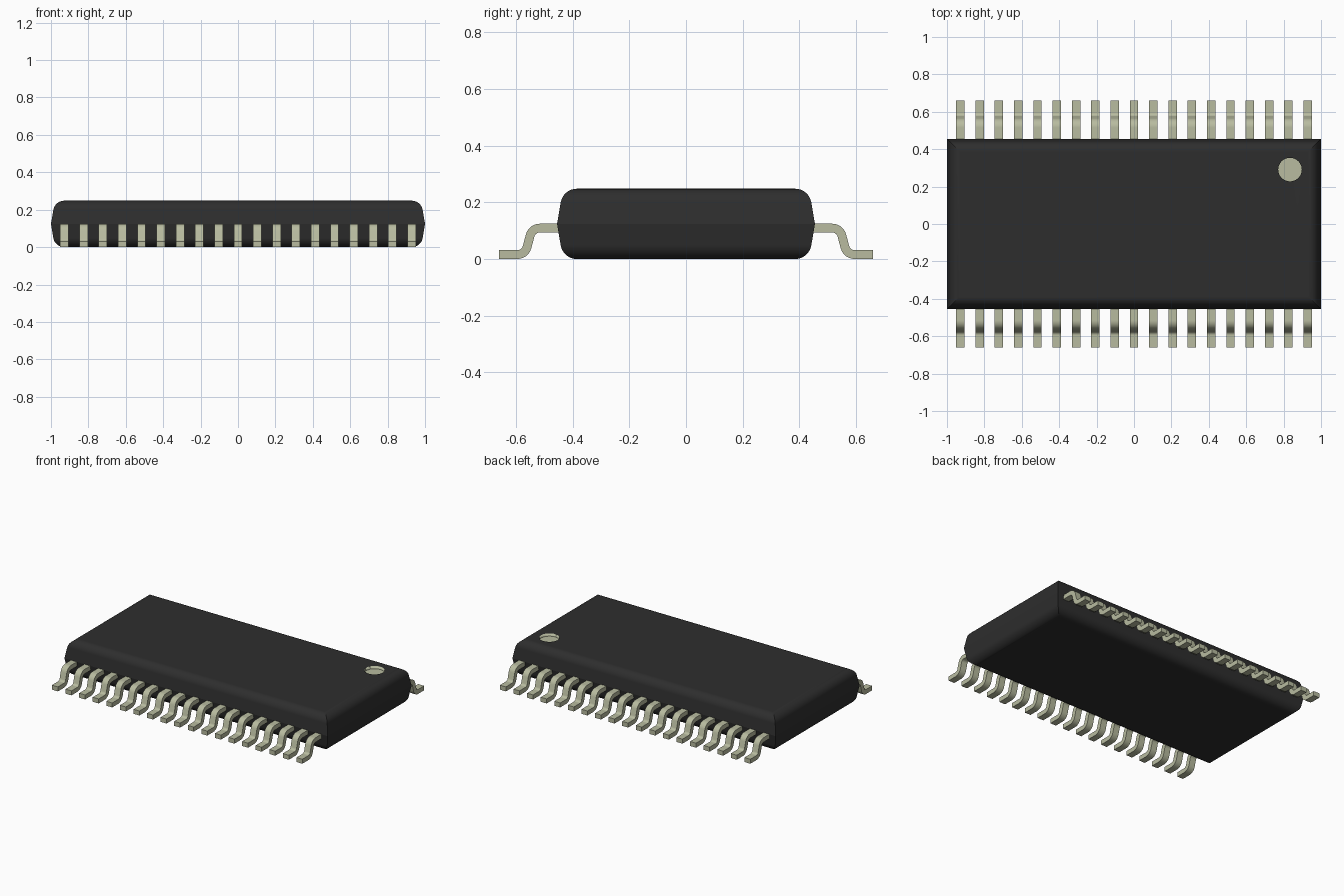
import bpy, bmesh, math
from mathutils import Vector

cube = bpy.data.objects.get("Cube")
if cube:
    bpy.data.objects.remove(cube, do_unlink=True)


def material(name, rgb):
    m = bpy.data.materials.new(name)
    m.use_nodes = True
    m.diffuse_color = (*rgb, 1)
    m.node_tree.nodes["Principled BSDF"].inputs["Base Color"].default_value = (*rgb, 1)
    return m


BLACK = material("black plastic", (0.027, 0.027, 0.027))
METAL = material("dull tin", (0.48, 0.50, 0.35))


def to_mesh(bm, name, mats, sharp=18):
    """Finish a bmesh: outward normals, smooth shading, sharp edges by angle."""
    bmesh.ops.recalc_face_normals(bm, faces=bm.faces)
    for f in bm.faces:
        f.smooth = True
    for e in bm.edges:
        e.smooth = e.calc_face_angle(0) < math.radians(sharp)
    mesh = bpy.data.meshes.new(name)
    bm.to_mesh(mesh)
    bm.free()
    for m in mats:
        mesh.materials.append(m)
    return mesh


def add(name, mesh):
    ob = bpy.data.objects.new(name, mesh)
    bpy.context.collection.objects.link(ob)
    return ob


def flat_normals(ob):
    mod = ob.modifiers.new("weighted_normals", 'WEIGHTED_NORMAL')
    mod.keep_sharp = True


# Body: mitred rectangular rings stacked along a drafted, rounded side profile
HEIGHT, HALF_X, HALF_Y = 0.248, 1.0, 0.455
MID, R, INSET = HEIGHT / 2, 0.058, 0.07
upper = [(0, MID)]
for i in range(9):
    a = math.radians(10 + 10 * i)
    upper.append((INSET - R * math.cos(a), HEIGHT - R + R * math.sin(a)))
profile = [(d, HEIGHT - z) for d, z in reversed(upper[1:])] + upper

bm = bmesh.new()
rings = []
for d, z in profile:
    x, y = HALF_X - d, HALF_Y - d
    rings.append([bm.verts.new((sx * x, sy * y, z))
                  for sx, sy in ((-1, -1), (1, -1), (1, 1), (-1, 1))])
for a, b in zip(rings, rings[1:]):
    for i in range(4):
        j = (i + 1) % 4
        bm.faces.new((a[i], a[j], b[j], b[i]))
bm.faces.new(rings[0][::-1])
bm.faces.new(rings[-1])
body = add("body", to_mesh(bm, "body", [BLACK, METAL], 15))

# Marker dimple: shallow round recess with metal-coloured floor and wall
DOT = Vector((0.834, 0.291, HEIGHT))
DOT_R, DEPTH = 0.063, 0.02
bm = bmesh.new()
bmesh.ops.create_cone(bm, cap_ends=True, segments=40, radius1=DOT_R,
                      radius2=DOT_R, depth=2 * DEPTH)
bmesh.ops.translate(bm, verts=bm.verts, vec=DOT)
cutter = add("dimple_cutter", to_mesh(bm, "dimple_cutter", [METAL]))
cutter.hide_render = True
cut = body.modifiers.new("dimple", 'BOOLEAN')
cut.operation, cut.solver, cut.object = 'DIFFERENCE', 'EXACT', cutter
bpy.context.view_layer.objects.active = body
bpy.ops.object.modifier_apply(modifier=cut.name)
bpy.data.objects.remove(cutter, do_unlink=True)
for p in body.data.polygons:
    c = Vector(p.center)
    inside = (c.xy - DOT.xy).length < DOT_R + 0.002
    p.material_index = int(inside and HEIGHT - DEPTH - 0.002 < c.z < HEIGHT - 0.002)
flat_normals(body)

# Pin: gull-wing strip, its centre line bent at two rounded corners
THICK, WIDTH, BEND = 0.031, 0.045, 0.035
path = [Vector(p) for p in ((0.43, 0.109), (0.543, 0.109), (0.568, THICK / 2), (0.66, THICK / 2))]


def strip_outline(path, radius, thick, steps=6):
    """Both sides of a thick path whose inner corners are rounded."""
    sides = ([], [])

    def station(p, t):
        n = Vector((-t.y, t.x)) * thick / 2
        sides[0].append(p + n)
        sides[1].append(p - n)

    station(path[0], (path[1] - path[0]).normalized())
    for a, b, c in zip(path, path[1:], path[2:]):
        t1, t2 = (b - a).normalized(), (c - b).normalized()
        turn = math.atan2(t1.x * t2.y - t1.y * t2.x, t1.dot(t2))
        side = math.copysign(1, turn)
        start = b - t1 * radius * math.tan(abs(turn) / 2)
        centre = start + Vector((-t1.y, t1.x)) * radius * side
        for i in range(steps + 1):
            ang = math.atan2(t1.y, t1.x) + turn * i / steps
            t = Vector((math.cos(ang), math.sin(ang)))
            station(centre - Vector((-t.y, t.x)) * radius * side, t)
    station(path[-1], (path[-1] - path[-2]).normalized())
    return sides


top, low = strip_outline(path, BEND, THICK)
bm = bmesh.new()
rows = [[bm.verts.new((x, -p.x, p.y)) for x, p in
         ((-WIDTH / 2, t), (WIDTH / 2, t), (WIDTH / 2, b), (-WIDTH / 2, b))]
        for t, b in zip(top, low)]
for a, b in zip(rows, rows[1:]):
    for i in range(4):
        j = (i + 1) % 4
        bm.faces.new((a[i], a[j], b[j], b[i]))
bm.faces.new(rows[0])
bm.faces.new(rows[-1][::-1])
pin_mesh = to_mesh(bm, "pin", [METAL])

# Two rows of nineteen pins
COUNT, PITCH = 19, 0.1032
for side, turn in (("front", 0), ("back", math.pi)):
    for i in range(COUNT):
        pin = add(f"{side}_pin_{i + 1:02d}", pin_mesh)
        pin.location.x = (i - (COUNT - 1) / 2) * PITCH
        pin.rotation_euler.z = turn
        flat_normals(pin)
